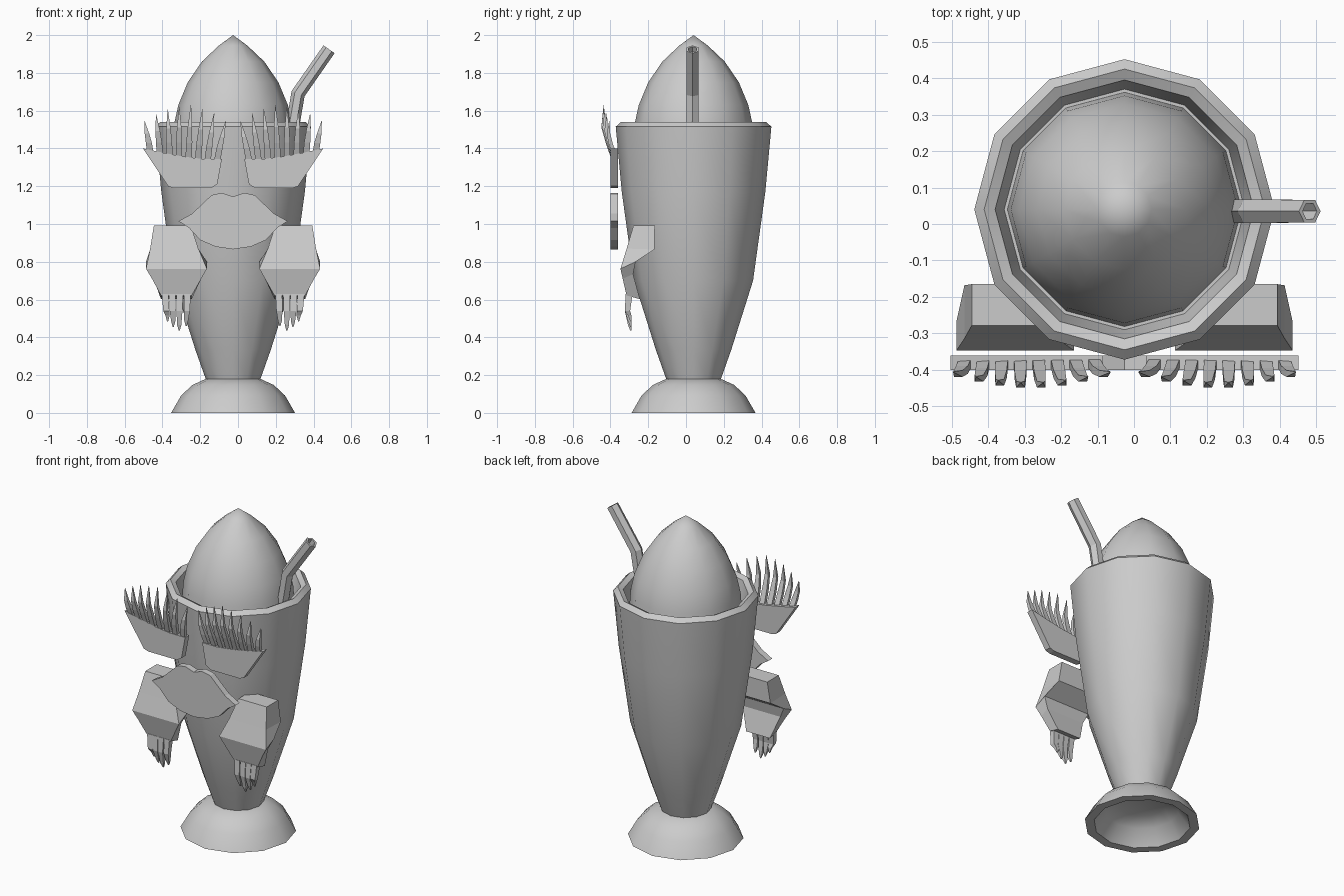
import bpy, bmesh
from math import sin, cos, pi, radians
from mathutils import Vector

if "Cube" in bpy.data.objects:
    bpy.data.objects.remove(bpy.data.objects["Cube"])

CX, CY = -0.026, 0.04      # axis of the glass and mirror plane


def loft(bm, rings, caps=True):
    """Skin a row of equal-length point rings."""
    vs = [[bm.verts.new(p) for p in r] for r in rings]
    n = len(vs[0])
    for a, b in zip(vs, vs[1:]):
        for i in range(n):
            j = (i + 1) % n
            bm.faces.new((a[i], a[j], b[j], b[i]))
    if caps:
        bm.faces.new(vs[0])
        bm.faces.new(vs[-1])


def finish(bm, name, smooth=None):
    bmesh.ops.remove_doubles(bm, verts=bm.verts, dist=1e-5)
    bmesh.ops.recalc_face_normals(bm, faces=bm.faces)
    me = bpy.data.meshes.new(name)
    bm.to_mesh(me)
    bm.free()
    ob = bpy.data.objects.new(name, me)
    bpy.context.collection.objects.link(ob)
    if smooth:
        bpy.ops.object.select_all(action='DESELECT')
        ob.select_set(True)
        bpy.context.view_layer.objects.active = ob
        bpy.ops.object.shade_smooth_by_angle(angle=radians(smooth))
    return ob


def lathe(name, profile, n=12):
    bm = bmesh.new()
    rings = [[(CX + r * sin(2 * pi * i / n), CY + r * cos(2 * pi * i / n), z)
              for i in range(n)] for r, z in profile]
    loft(bm, rings, caps=False)
    return finish(bm, name, 45)


def pair(name, lofts):
    """Build a left part and its mirror image on the right."""
    for side in ("left", "right"):
        bm = bmesh.new()
        for rings in lofts:
            if side == "right":
                rings = [[(2 * CX - x, y, z) for x, y, z in r] for r in rings]
            loft(bm, rings)
        finish(bm, side + "_" + name)


def slab(outline, y0=-0.40, y1=-0.36):
    return [[(x, y, z) for x, z in outline] for y in (y0, y1)]


def spike(path):
    """Flat tapered strip: path of (x, y, z, half width, half depth)."""
    return [[(x - w, y - d, z), (x + w, y - d, z), (x + w, y + d, z), (x - w, y + d, z)]
            for x, y, z, w, d in path]


# Glass, foot and scoop
lathe("glass", [(0, 0.17), (0.145, 0.18), (0.2, 0.335), (0.315, 0.7), (0.38, 1.17),
                (0.412, 1.515), (0.385, 1.54), (0.355, 1.525), (0.33, 1.4), (0, 1.4)])
lathe("foot", [(0, 0.18), (0.145, 0.18), (0.215, 0.148), (0.275, 0.092), (0.328, 0),
               (0.275, 0), (0.21, 0.09), (0.13, 0.125), (0, 0.13)])
lathe("ice_cream", [(0, 2.0), (0.075, 1.945), (0.165, 1.86), (0.24, 1.75), (0.29, 1.63),
                    (0.312, 1.53), (0.322, 1.39), (0, 1.39)])

# Hollow bent straw
def hexagon(c, axis, r):
    ax = Vector(axis).normalized()
    u = Vector((ax.z, 0, -ax.x))
    return [Vector(c) + u * r * cos(i * pi / 3) + Vector((0, r * sin(i * pi / 3), 0))
            for i in range(6)]

low, bend, tip = Vector((0.26, 0.035, 1.35)), Vector((0.318, 0.035, 1.69)), Vector((0.482, 0.035, 1.925))
d1, d2 = (bend - low).normalized(), (tip - bend).normalized()
bm = bmesh.new()
loft(bm, [hexagon(low, d1, 0.036), hexagon(bend, d1 + d2, 0.037), hexagon(tip, d2, 0.036),
          hexagon(tip, d2, 0.024), hexagon(bend, d1 + d2, 0.024)])
finish(bm, "straw")

# Eyelids
pair("eyelid", [slab([(-0.503, 1.40), (-0.37, 1.20), (-0.34, 1.19), (-0.143, 1.19), (-0.11, 1.21),
                      (-0.085, 1.345), (-0.19, 1.345), (-0.29, 1.357), (-0.40, 1.378)])])

# Fanned eyelashes
lashes = []
tops = [1.545, 1.58, 1.605, 1.62, 1.63, 1.61, 1.585, 1.545]
for i, top in enumerate(tops):
    t = i / 7
    bx, tx = -0.462 + 0.35 * t, -0.495 + 0.43 * t
    base = 1.345 + 0.04 * (1 - t) ** 2
    out = -0.41 - 0.03 * sin(pi * t)
    h = top - base
    lashes.append(spike([
        (bx, -0.378, base - 0.02, 0.017, 0.012),
        (bx + (tx - bx) * 0.3, -0.39 + (out + 0.39) * 0.5, base + h * 0.28, 0.016, 0.011),
        (bx + (tx - bx) * 0.6, out, base + h * 0.58, 0.012, 0.009),
        (tx, out + 0.004, top, 0.001, 0.001)]))
pair("eyelashes", lashes)

# Lips
half = [(-0.026, 1.145), (-0.085, 1.165), (-0.14, 1.153), (-0.243, 1.055), (-0.315, 1.015),
        (-0.26, 0.98), (-0.2, 0.915), (-0.12, 0.88), (-0.026, 0.866)]
bm = bmesh.new()
loft(bm, slab(half + [(2 * CX - x, z) for x, z in half[-2:0:-1]]))
finish(bm, "lips")

# Hands: wide bent blocks, sections (x0, x1, front y, front z, back y, back z)
secs = [(-0.445, -0.25, -0.278, 0.993, -0.165, 0.993), (-0.465, -0.21, -0.314, 0.87, -0.168, 0.865),
        (-0.487, -0.165, -0.347, 0.763, -0.267, 0.80), (-0.455, -0.195, -0.335, 0.71, -0.28, 0.735),
        (-0.408, -0.245, -0.315, 0.622, -0.244, 0.602)]
pair("hand", [[[(a, fy, fz), (b, fy, fz), (b, by, bz), (a, by, bz)] for a, b, fy, fz, by, bz in secs]])

# Fingers
fingers = []
for bx, tx, tz in [(-0.386, -0.373, 0.485), (-0.348, -0.343, 0.455), (-0.309, -0.311, 0.435), (-0.268, -0.274, 0.46)]:
    fingers.append(spike([(bx, -0.301, 0.63, 0.018, 0.018),
                          ((bx + tx) / 2, -0.31, 0.54, 0.016, 0.014),
                          (tx, -0.298, tz + 0.03, 0.011, 0.009),
                          (tx, -0.292, tz, 0.003, 0.003)]))
pair("fingers", fingers)
